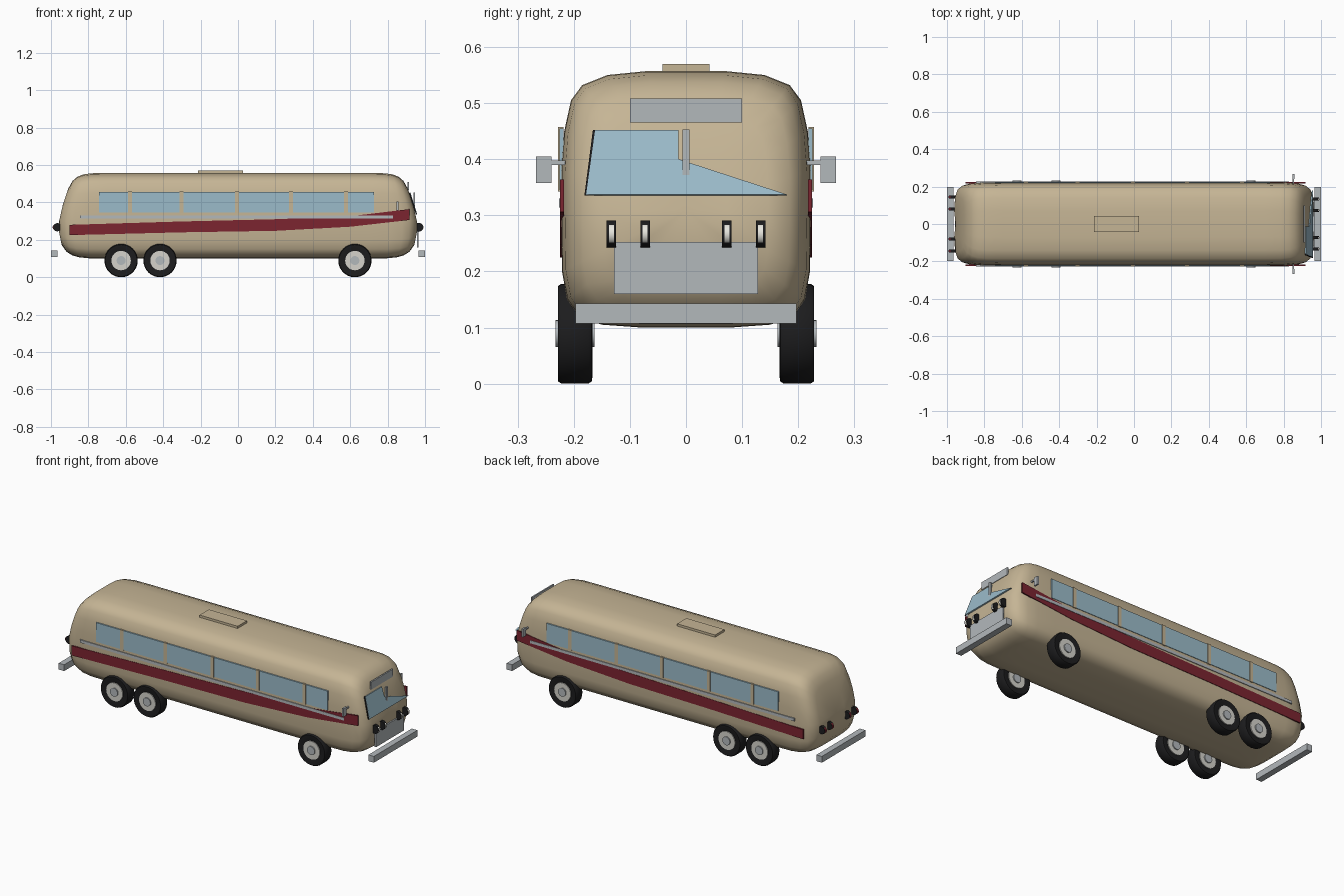
import bpy, bmesh, math
from mathutils import Vector, Matrix

if "Cube" in bpy.data.objects:
    bpy.data.objects.remove(bpy.data.objects["Cube"])

def mat(name, r, g, b):
    m = bpy.data.materials.new(name)
    m.diffuse_color = (r, g, b, 1)
    m.use_nodes = True
    m.node_tree.nodes["Principled BSDF"].inputs["Base Color"].default_value = m.diffuse_color
    return m

TAN = mat("tan_paint", 0.56, 0.46, 0.30)
GLASS = mat("blue_glass", 0.33, 0.50, 0.59)
RED = mat("dark_red", 0.20, 0.018, 0.03)
GREY = mat("bright_metal", 0.45, 0.48, 0.50)
BLACK = mat("black_rubber", 0.012, 0.012, 0.013)
HUB = mat("wheel_white", 0.66, 0.65, 0.60)
LENS = mat("lamp_white", 0.85, 0.84, 0.78)

def finish(name, bm, material, smooth=None):
    bmesh.ops.recalc_face_normals(bm, faces=bm.faces)
    me = bpy.data.meshes.new(name)
    bm.to_mesh(me)
    bm.free()
    me.materials.append(material)
    ob = bpy.data.objects.new(name, me)
    bpy.context.collection.objects.link(ob)
    if smooth:
        bpy.ops.object.select_all(action='DESELECT')
        ob.select_set(True)
        bpy.context.view_layer.objects.active = ob
        bpy.ops.object.shade_smooth_by_angle(angle=math.radians(smooth))
    return ob

def box(name, x, y, z, material):
    bm = bmesh.new()
    bmesh.ops.create_cube(bm, size=1)
    for v in bm.verts:
        v.co = [(a + b) / 2 + c * (b - a) for c, (a, b) in zip(v.co, (x, y, z))]
    return finish(name, bm, material)

def prism(name, pts, offset, material):
    bm = bmesh.new()
    f = bm.faces.new([bm.verts.new(p) for p in pts])
    new = bmesh.ops.extrude_face_region(bm, geom=[f], use_keep_orig=True)
    bmesh.ops.translate(bm, vec=offset,
                        verts=[g for g in new['geom'] if isinstance(g, bmesh.types.BMVert)])
    return finish(name, bm, material)

def lathe(name, profile, x, z, side, material, n=32):
    # revolve closed (radius, y) profile round an axis along y
    bm = bmesh.new()
    rings = [[bm.verts.new((x + r * math.cos(2 * math.pi * i / n), side * y,
                            z + r * math.sin(2 * math.pi * i / n))) for r, y in profile]
             for i in range(n)]
    m = len(profile)
    for i in range(n):
        a, b = rings[i], rings[(i + 1) % n]
        for j in range(m):
            k = (j + 1) % m
            bm.faces.new((a[j], a[k], b[k], b[j]))
    return finish(name, bm, material, 35)

def disc(name, r, x, y, z, depth, material, n=32):
    bm = bmesh.new()
    bmesh.ops.create_cone(bm, cap_ends=True, segments=n, radius1=r, radius2=r, depth=depth,
                          matrix=Matrix.Translation((x, y, z)) @ Matrix.Rotation(math.pi / 2, 4, 'X'))
    return finish(name, bm, material, 35)

# Body shell: one cross-section lofted to rounded, raked ends
HALF = [(0, .10), (.08, .10), (.15, .105), (.19, .118), (.212, .15), (.221, .20), (.2225, .30),
        (.2225, .38), (.217, .45), (.205, .505), (.185, .532), (.14, .55), (.07, .557), (0, .557)]
SECTION = HALF + [(-y, z) for y, z in HALF[-2:0:-1]]
END = [(.10, .91), (.16, .94), (.27, .963), (.39, .936), (.557, .88)]
CORNER = [(0, 1), (.45, .995), (.7, .97), (.85, .92), (.95, .83), (1, .66), (1, .33)]

def end_x(z):
    for (z0, x0), (z1, x1) in zip(END, END[1:]):
        if z <= z1:
            return x0 + (x1 - x0) * (z - z0) / (z1 - z0)
    return END[-1][1]

def ring(bm, side, t, s):
    out = []
    for y, z in SECTION:
        zz = .31 + (z - .31) * s
        out.append(bm.verts.new((side * (.7 + (end_x(zz) - .7) * t), y * s, zz)))
    return out

bm = bmesh.new()
rings = [ring(bm, -1, t, s) for t, s in reversed(CORNER)] + [ring(bm, 1, t, s) for t, s in CORNER]
n = len(SECTION)
for a, b in zip(rings, rings[1:]):
    for i in range(n):
        bm.faces.new((a[i], a[(i + 1) % n], b[(i + 1) % n], b[i]))
for side, r in ((-1, rings[0]), (1, rings[-1])):
    c = bm.verts.new((side * end_x(.31), 0, .31))
    for i in range(n):
        bm.faces.new((r[i], r[(i + 1) % n], c))
finish("body_shell", bm, TAN, 50)

# Roof unit
box("roof_unit", (-.214, .027), (-.042, .042), (.55, .57), TAN)

for s, tag in ((-1, "right"), (1, "left")):
    def ys(a, b):
        return tuple(sorted((s * a, s * b)))
    # Side windows with posts
    box(f"window_band_{tag}", (-.743, .727), ys(.218, .2255), (.345, .455), GLASS)
    for i, x in enumerate((-.578, -.302, -.005, .283, .578)):
        box(f"window_post_{tag}_{i}", (x - .01, x + .01), ys(.218, .228), (.342, .457), TAN)
    # Metal trim strip
    box(f"trim_strip_{tag}", (-.845, .83), ys(.217, .2265), (.314, .33), GREY)
    # Rising painted stripe
    low = [(-.9, .225), (-.3, .24), (.2, .248), (.6, .27), (.917, .306)]
    top = [(.917, .364), (.6, .326), (.2, .31), (-.3, .298), (-.9, .28)]
    prism(f"side_stripe_{tag}", [(x, s * .217, z) for x, z in low + top], (0, s * .0075, 0), RED)
    # Mirror on its arm
    box(f"mirror_arm_{tag}", (.848, .856), ys(.20, .242), (.39, .398), GREY)
    box(f"mirror_{tag}", (.847, .857), ys(.24, .267), (.358, .405), GREY)
    # Wheels
    tyre = [(.048, .221), (.078, .228), (.085, .228), (.089, .222), (.089, .174),
            (.085, .168), (.078, .167), (.048, .174)]
    for i, x in enumerate((-.625, -.417, .625)):
        lathe(f"tyre_{tag}_{i}", tyre, x, .089, s, BLACK)
        disc(f"wheel_disc_{tag}_{i}", .052, x, s * .198, .089, .058, HUB)
        disc(f"hub_cap_{tag}_{i}", .024, x, s * .198, .089, .07, GREY)
    # Round lamps, axis across the vehicle
    for i, y in enumerate((.073, .133)):
        disc(f"headlight_rim_{tag}_{i}", .024, .966, s * y, .267, .017, BLACK, 20)
        disc(f"headlight_{tag}_{i}", .019, .973, s * y, .267, .009, LENS, 20)
    for i, y in enumerate((.08, .145)):
        disc(f"tail_light_rim_{tag}_{i}", .022, -.966, s * y, .267, .017, BLACK, 20)
        disc(f"tail_light_{tag}_{i}", .018, -.973, s * y, .267, .012, RED, 20)

# Raked windscreen with dark edge, centre bar
def screen(y, z):
    return (.951 - (z - .335) * .313, y, z)
prism("windscreen", [screen(*p) for p in ((-.178, .335), (.18, .335), (-.013, .398), (-.013, .45),
                                          (-.162, .45))], (.007, 0, .002), GLASS)
prism("windscreen_edge", [screen(*p) for p in ((-.181, .335), (-.174, .335), (-.158, .451),
                                               (-.166, .451))], (.006, 0, .001), BLACK)
box("windscreen_bar", (.938, .947), (-.006, .006), (.31, .453), GREY)

# Front sign panel, grille, bumpers
box("sign_panel", (.906, .914), (-.10, .10), (.465, .508), GREY)
box("grille", (.957, .965), (-.128, .128), (.16, .252), GREY)
box("front_bumper", (.965, 1), (-.197, .197), (.107, .143), GREY)
box("rear_bumper", (-1, -.965), (-.197, .197), (.107, .143), GREY)
